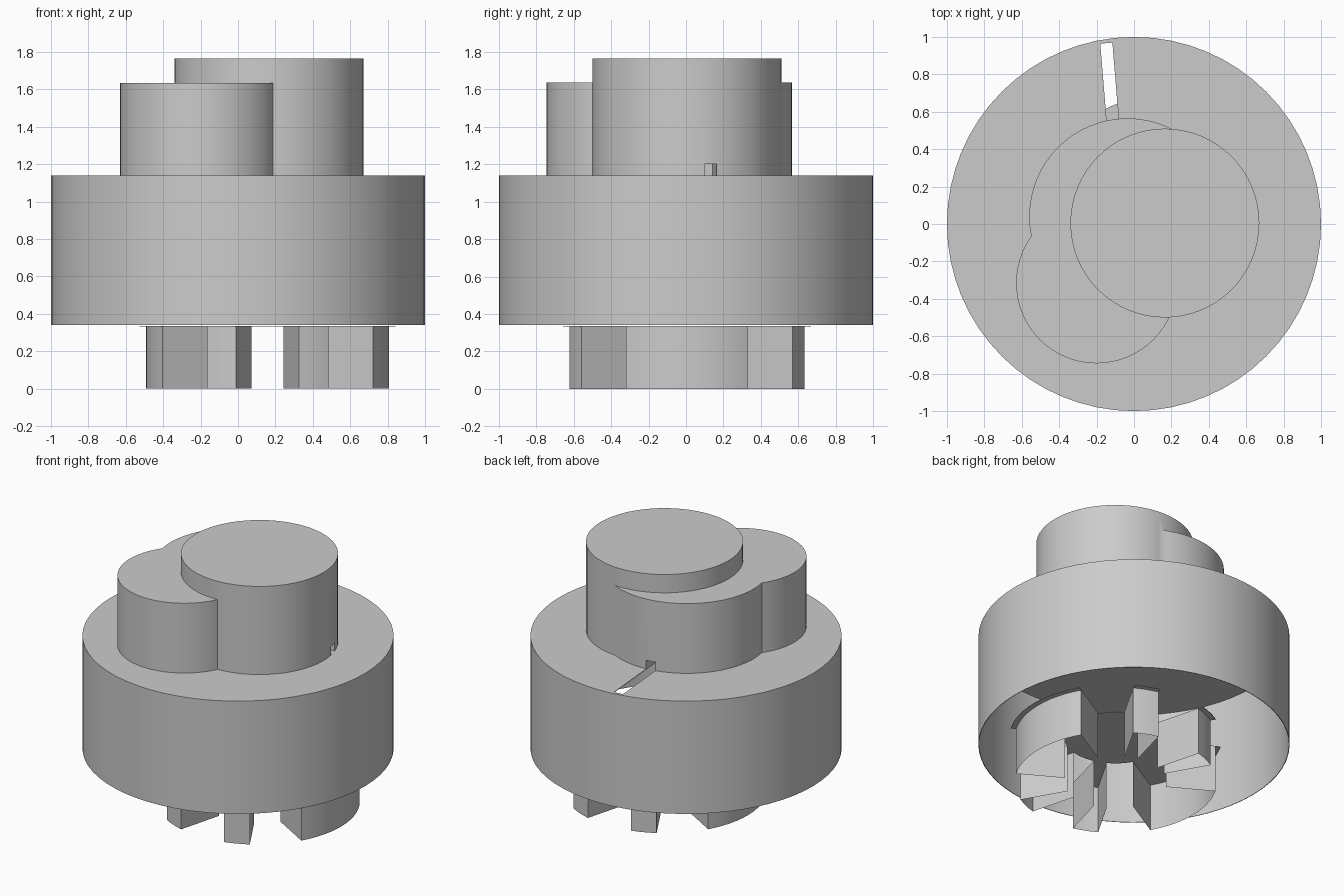
import bpy, bmesh
from math import sin, cos, radians, atan2, pi

if "Cube" in bpy.data.objects:
    bpy.data.objects.remove(bpy.data.objects["Cube"])


def make_object(name, bm):
    mesh = bpy.data.meshes.new(name)
    bm.to_mesh(mesh)
    bm.free()
    ob = bpy.data.objects.new(name, mesh)
    bpy.context.collection.objects.link(ob)
    return ob


def cylinder(name, x, y, r, z0, z1, sides=64):
    bm = bmesh.new()
    bmesh.ops.create_cone(bm, cap_ends=True, segments=sides, radius1=r, radius2=r, depth=z1 - z0)
    bmesh.ops.translate(bm, verts=bm.verts, vec=(x, y, (z0 + z1) / 2))
    return make_object(name, bm)


def bar(name, start, end, width, z0, z1):
    # box running between two points in plan
    dx, dy = end[0] - start[0], end[1] - start[1]
    bm = bmesh.new()
    bmesh.ops.create_cube(bm, size=1)
    bmesh.ops.scale(bm, verts=bm.verts, vec=((dx * dx + dy * dy) ** 0.5, width, z1 - z0))
    ob = make_object(name, bm)
    ob.location = ((start[0] + end[0]) / 2, (start[1] + end[1]) / 2, (z0 + z1) / 2)
    ob.rotation_euler.z = atan2(dy, dx)
    return ob


def boolean(target, tool, operation, keep=False):
    mod = target.modifiers.new("bool", 'BOOLEAN')
    mod.operation = operation
    mod.solver = 'EXACT'
    mod.object = tool
    bpy.context.view_layer.update()
    bpy.context.view_layer.objects.active = target
    bpy.ops.object.modifier_apply(modifier=mod.name)
    if not keep:
        bpy.data.objects.remove(tool, do_unlink=True)


def smooth(ob):
    bpy.ops.object.select_all(action='DESELECT')
    ob.select_set(True)
    bpy.context.view_layer.objects.active = ob
    bpy.ops.object.shade_smooth_by_angle(angle=radians(30))


# thin drum shell, open underneath
drum = cylinder("drum", 0, 0, 1, 0.34, 1.14)
boolean(drum, cylinder("hollow", 0, 0, 0.996, 0.2, 1.136), 'DIFFERENCE')

# stepped tower of three overlapping cylinders
tower = cylinder("tower", 0.165, 0.005, 0.505, 1.137, 1.765)
side = cylinder("lower_step", -0.2, -0.315, 0.43, 1.137, 1.635)
boolean(side, cylinder("round_step", -0.035, 0.04, 0.525, 1.137, 1.635), 'UNION')
boolean(tower, side, 'UNION')

# long slot across the drum top and a small notch in the tower side
slot = bar("slot_cutter", (-0.103, 0.42), (-0.148, 0.967), 0.065, 1.1, 1.2)
boolean(drum, slot, 'DIFFERENCE', keep=True)
boolean(tower, slot, 'DIFFERENCE')
boolean(tower, bar("notch_cutter", (0.4, 0.11), (0.75, 0.14), 0.065, 1.12, 1.2), 'DIFFERENCE')

# lugs underneath: folded sheet walls, open at the bottom and inside
CX, CY, R_IN, R_OUT, R_PLATE, Z = 0.158, 0.005, 0.33, 0.65, 0.685, 0.332
LUGS = [(-30, 30), (60, 75), (105, 120), (150, 210), (240, 255), (285, 300)]


def polar(r, deg):
    return CX + r * cos(radians(deg)), CY + r * sin(radians(deg))


def arc(r, a, b):
    n = max(2, round((b - a) / 5))
    return [polar(r, a + (b - a) * i / n) for i in range(n + 1)]


walls = bmesh.new()
plate = bmesh.new()
core = []
for i, (a, b) in enumerate(LUGS):
    path = [polar(R_IN, a)] + arc(R_OUT, a, b) + [polar(R_IN, b)]
    low = [walls.verts.new((x, y, 0)) for x, y in path]
    high = [walls.verts.new((x, y, Z)) for x, y in path]
    for k in range(len(path) - 1):
        walls.faces.new((low[k], low[k + 1], high[k + 1], high[k]))
    # plate outline: lug arc, then core arc across the gap to the next lug
    nxt = LUGS[(i + 1) % 6][0] + (360 if i == 5 else 0)
    core += arc(R_PLATE, a, b) + arc(R_IN, b, nxt)
smooth(make_object("lug_walls", walls))

# toothed plate carrying the lugs
face = plate.faces.new([plate.verts.new((x, y, Z + 0.004)) for x, y in core])
face.normal_flip()
ext = bmesh.ops.extrude_face_region(plate, geom=[face])
bmesh.ops.translate(plate, verts=[v for v in ext["geom"] if isinstance(v, bmesh.types.BMVert)],
                    vec=(0, 0, -0.004))
bmesh.ops.recalc_face_normals(plate, faces=plate.faces)
bmesh.ops.triangulate(plate, faces=[f for f in plate.faces if len(f.verts) > 4])
make_object("lug_plate", plate)

smooth(drum)
smooth(tower)
